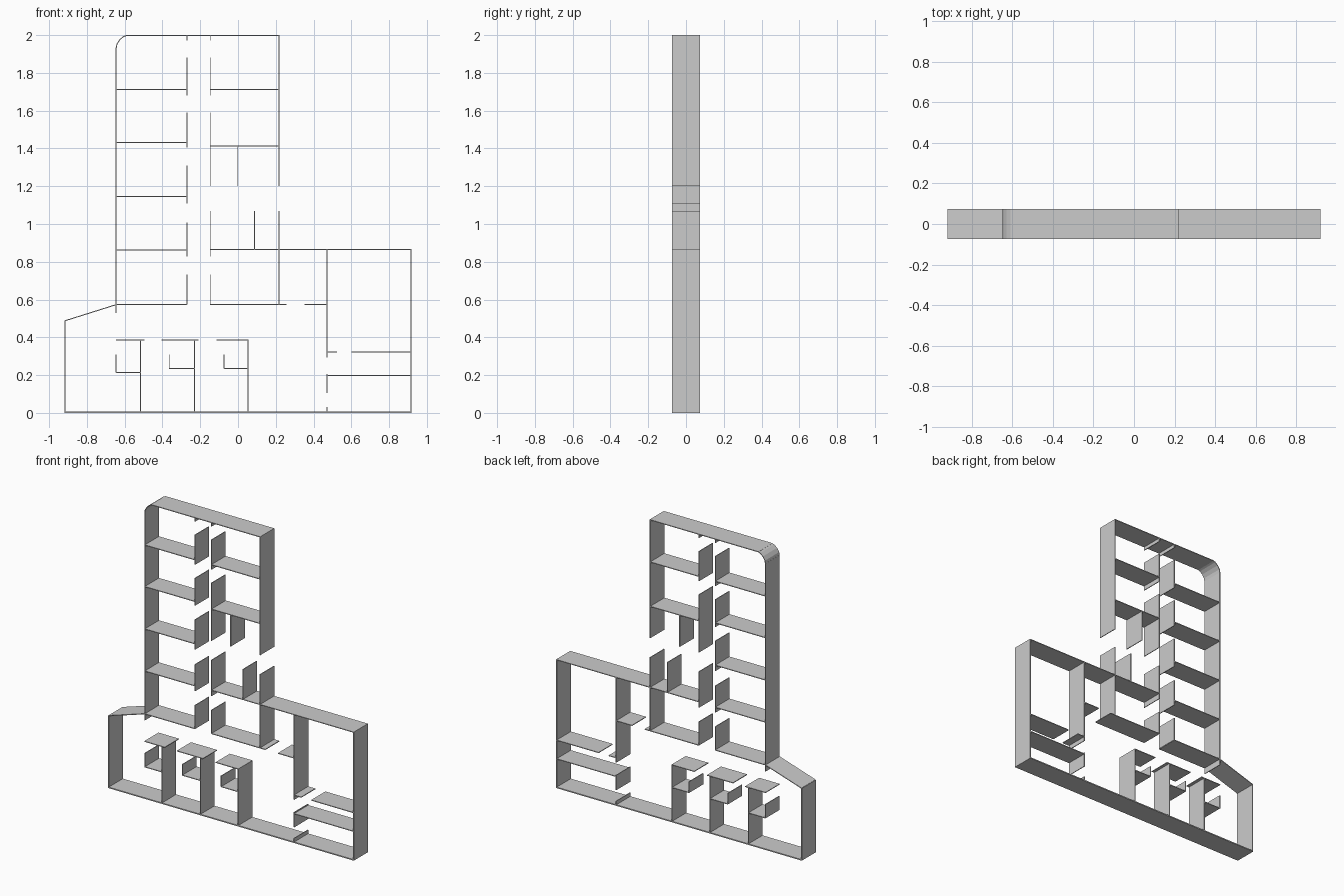
import bpy, bmesh, math

if "Cube" in bpy.data.objects:
    bpy.data.objects.remove(bpy.data.objects["Cube"])

T = 0.005          # wall thickness
D = 0.15           # wall depth along y

grey = bpy.data.materials.new("wall_grey")
grey.diffuse_color = (0.6, 0.6, 0.6, 1)
grey.use_nodes = True
grey.node_tree.nodes["Principled BSDF"].inputs["Base Color"].default_value = grey.diffuse_color


def finish(name, bm):
    bmesh.ops.recalc_face_normals(bm, faces=bm.faces)
    me = bpy.data.meshes.new(name)
    bm.to_mesh(me)
    bm.free()
    me.materials.append(grey)
    bpy.context.collection.objects.link(bpy.data.objects.new(name, me))


def box(bm, x0, x1, z0, z1):
    vs = bmesh.ops.create_cube(bm, size=1)["verts"]
    for v in vs:
        v.co = ((x0 + x1) / 2 + v.co.x * (x1 - x0), v.co.y * D,
                (z0 + z1) / 2 + v.co.z * (z1 - z0))


def uprights(name, x, spans):
    """Vertical walls at one x, with door gaps between the spans."""
    bm = bmesh.new()
    for z0, z1 in spans:
        box(bm, x - T / 2, x + T / 2, z0, z1)
    finish(name, bm)


def levels(name, x0, x1, heights):
    """Horizontal walls sharing the same x range."""
    bm = bmesh.new()
    for z in heights:
        box(bm, x0, x1, z - T / 2, z + T / 2)
    finish(name, bm)


def strip(name, pts):
    """Wall following a bent path, mitred at the corners."""
    bm = bmesh.new()
    rings = []
    for i, (x, z) in enumerate(pts):
        a, b = pts[max(i - 1, 0)], pts[min(i + 1, len(pts) - 1)]
        dx, dz = b[0] - a[0], b[1] - a[1]
        l = math.hypot(dx, dz)
        nx, nz = -dz / l * T / 2, dx / l * T / 2
        rings.append([bm.verts.new((x + s * nx, y, z + s * nz))
                      for s, y in ((1, -D / 2), (1, D / 2), (-1, D / 2), (-1, -D / 2))])
    for r, q in zip(rings, rings[1:]):
        for k in range(4):
            bm.faces.new((r[k], r[(k + 1) % 4], q[(k + 1) % 4], q[k]))
    bm.faces.new(rings[0])
    bm.faces.new(rings[-1])
    finish(name, bm)


XL, XR = -0.915, 0.915                 # outer wing walls
TL, TR, CL, CR = -0.645, 0.216, -0.27, -0.147   # tower and corridor walls
WX = 0.47                              # right wing partition

# Tower shell with rounded top-left corner
strip("rounded_corner", [(TL, 1.93), (-0.641, 1.952), (-0.626, 1.976),
                         (-0.606, 1.992), (-0.592, 1.9975)])
levels("tower_end_wall", -0.595, TR + T / 2, [1.9975])
uprights("tower_left_wall", TL, [(0.53, 1.935)])
uprights("tower_right_wall", TR, [(1.2, 2.0), (0.573, 1.07)])

# Corridor walls with door openings
uprights("corridor_left_wall", CL, [(1.972, 2.0), (1.681, 1.882), (1.405, 1.59),
                                    (1.108, 1.31), (0.827, 1.007), (0.573, 0.732)])
uprights("corridor_right_wall", CR, [(1.972, 2.0), (1.681, 1.882), (1.2, 1.59),
                                     (0.827, 1.07), (0.573, 0.732)])

# Tower room dividers
levels("left_room_dividers", TL, CL, [1.713, 1.432, 1.146, 0.862, 0.573])
levels("right_room_dividers", CR, TR, [1.713, 1.413])
uprights("upper_small_partition", -0.004, [(1.2, 1.413)])
uprights("lower_small_partition", 0.088, [(0.865, 1.07)])

# Wing shell
levels("wing_top_wall", CR, XR + T / 2, [0.866])
levels("wing_base_wall", XL - T / 2, XR + T / 2, [0.005])
levels("wing_base_lower", XL, XR, [T / 2])
uprights("wing_left_wall", XL, [(0, 0.488)])
uprights("wing_right_wall", XR, [(0, 0.866)])
strip("slanted_wall", [(XL, 0.488), (TL, 0.573)])

# Right wing rooms
levels("hall_wall_left", CR, 0.256, [0.573])
levels("hall_wall_right", 0.351, WX, [0.573])
uprights("right_wing_partition", WX, [(0.292, 0.866), (0.106, 0.207), (0, 0.032)])
levels("right_room_stub", WX, 0.525, [0.323])
levels("right_room_wall", 0.6, XR, [0.323])
levels("right_room_lower_wall", WX, XR, [0.197])

# Three cubicles: main wall x, front wall span, inner nook x and height
for i, (x, f0, f1, nx, nz) in enumerate([(-0.517, -0.647, -0.494, -0.645, 0.215),
                                         (-0.23, -0.404, -0.209, -0.364, 0.234),
                                         (0.053, -0.114, 0.055, -0.074, 0.234)], 1):
    uprights(f"cubicle_{i}_side", x, [(0, 0.387)])
    levels(f"cubicle_{i}_front", f0, f1, [0.387])
    uprights(f"cubicle_{i}_nook_side", nx, [(nz, 0.308)])
    levels(f"cubicle_{i}_nook_back", nx, x, [nz])
